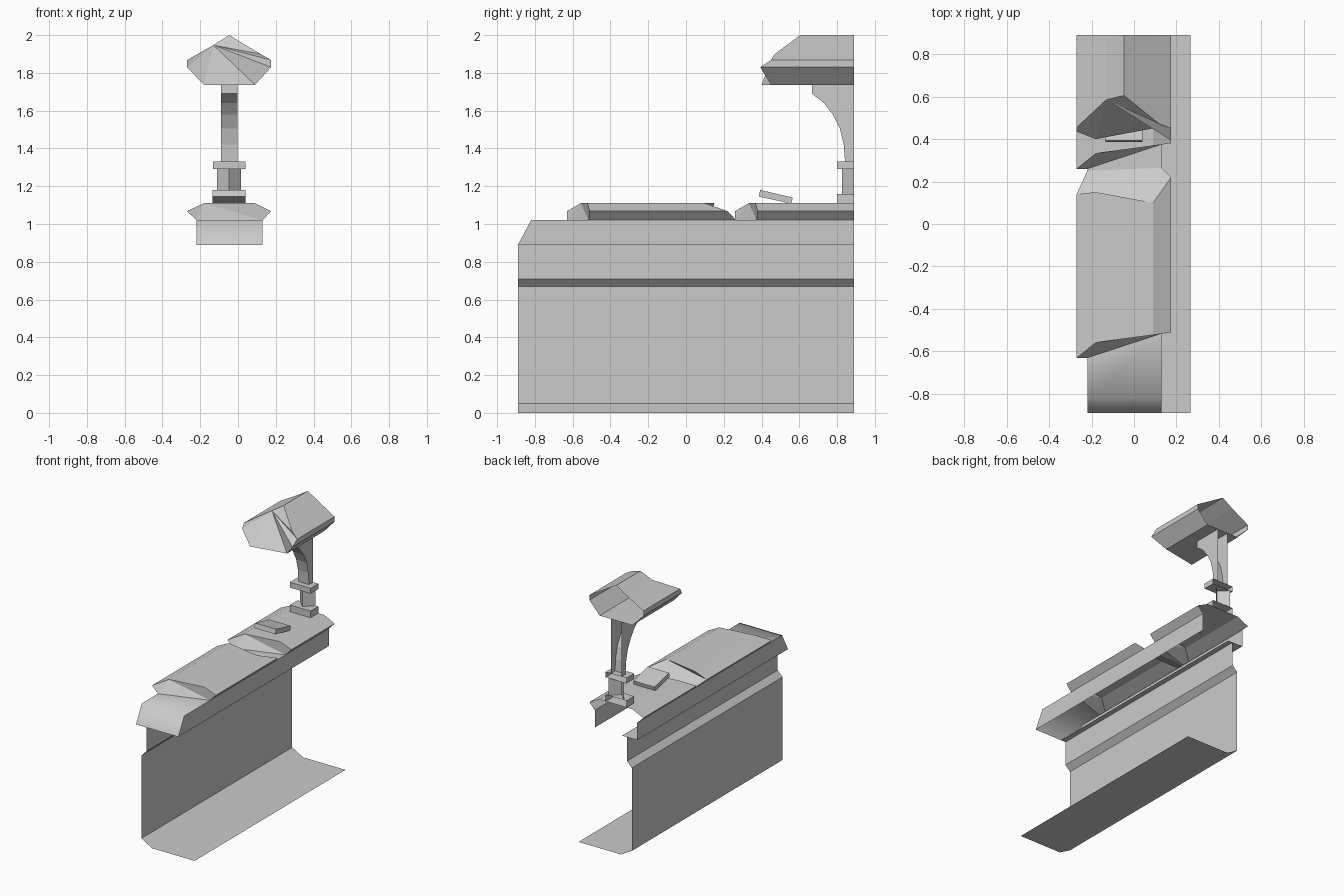
import bpy
import bmesh
import math

cube = bpy.data.objects.get("Cube")
if cube:
    bpy.data.objects.remove(cube, do_unlink=True)

BACK = 0.89   # the model is cut open at this plane

grey = bpy.data.materials.new("stone_grey")
grey.use_nodes = True
grey.diffuse_color = (0.6, 0.6, 0.6, 1)
bsdf = next(n for n in grey.node_tree.nodes if n.type == "BSDF_PRINCIPLED")
bsdf.inputs["Base Color"].default_value = (0.6, 0.6, 0.6, 1)
bsdf.inputs["Roughness"].default_value = 0.8


def finish(name, bm):
    bmesh.ops.recalc_face_normals(bm, faces=bm.faces)
    mesh = bpy.data.meshes.new(name)
    bm.to_mesh(mesh)
    bm.free()
    mesh.materials.append(grey)
    obj = bpy.data.objects.new(name, mesh)
    bpy.context.collection.objects.link(obj)
    return obj


def loft(name, front, back, closed=False, fan_front=None, fan_back=None):
    """Bridge two matching rows of points; optionally fan-fill the ends."""
    bm = bmesh.new()
    rows = [[bm.verts.new(p) for p in row] for row in (front, back)]
    n = len(front)
    for i in range(n if closed else n - 1):
        j = (i + 1) % n
        bm.faces.new((rows[0][i], rows[0][j], rows[1][j], rows[1][i]))
    for row, hub in zip(rows, (fan_front, fan_back)):
        if hub is not None:
            for k in range(1, n - 1):
                bm.faces.new((row[hub], row[(hub + k) % n], row[(hub + k + 1) % n]))
    return finish(name, bm)


def along_y(name, profile, y0, y1=BACK):
    """Sweep an open x-z profile along y as a sheet."""
    return loft(name, [(x, y0, z) for x, z in profile],
                [(x, y1, z) for x, z in profile])


def along_x(name, outline, x0, x1):
    """Extrude a y-z outline across x, leaving the cut plane open."""
    bm = bmesh.new()
    face = bm.faces.new([bm.verts.new((x0, y, z)) for y, z in outline])
    ext = bmesh.ops.extrude_face_region(bm, geom=[face], use_keep_orig=True)
    moved = [g for g in ext["geom"] if isinstance(g, bmesh.types.BMVert)]
    bmesh.ops.translate(bm, verts=moved, vec=(x1 - x0, 0, 0))
    cut = [f for f in bm.faces if all(v.co.y > BACK - 0.001 for v in f.verts)]
    bmesh.ops.delete(bm, geom=cut, context="FACES_ONLY")
    return finish(name, bm)


# Wall with a foot flap and a stepped upper part
along_y("wall", [(0.265, 0), (-0.085, 0), (-0.175, 0.05), (-0.175, 0.67),
                 (-0.135, 0.71), (-0.135, 0.89)], -BACK)
along_y("wall_ledge", [(-0.22, 0.89), (-0.095, 0.89)], -BACK)

# Rail body: two sides, sloping nose and the exposed parts of its deck
L, R = -0.22, 0.13
DECK = 1.02
for name, x in (("rail_right_side", L), ("rail_left_side", R)):
    bm = bmesh.new()
    bm.faces.new([bm.verts.new((x, y, z)) for y, z in
                  ((-BACK, 0.89), (BACK, 0.89), (BACK, DECK), (-0.82, DECK))])
    finish(name, bm)

bm = bmesh.new()
pairs = [(-BACK, -BACK, 0.89), (-0.82, -0.82, DECK), (-0.63, -0.515, DECK)]
rows = [(bm.verts.new((L, a, z)), bm.verts.new((R, b, z))) for a, b, z in pairs]
for p, q in zip(rows, rows[1:]):
    bm.faces.new((p[0], p[1], q[1], q[0]))
nose = finish("rail_nose", bm)
bpy.context.view_layer.objects.active = nose
nose.select_set(True)
bpy.ops.object.shade_smooth_by_angle(angle=math.radians(70))
nose.select_set(False)

loft("rail_gap_deck", [(L, 0.25, DECK), (R, 0.26, DECK)],
     [(L, 0.26, DECK), (R, 0.375, DECK)])

# Coping slabs with skewed ends
SECTION = [(L, DECK), (-0.27, 1.068), (-0.18, 1.11),
           (0.09, 1.11), (0.175, 1.068), (R, DECK)]
SKEW = [0, 0, 0.072, 0.108, 0.12, 0.115]
BROKEN = [0.25, 0.14, 0.15, 0.10, 0.22, 0.265]


def section(ys):
    return [(x, y, z) for (x, z), y in zip(SECTION, ys)]


loft("front_coping", section([-0.63 + s for s in SKEW]), section(BROKEN),
     fan_front=2, fan_back=3)
loft("rear_coping", section([0.26 + s for s in SKEW]), section([BACK] * 6),
     fan_front=2)

# Tilted loose tile
along_x("loose_tile", [(0.385, 1.145), (0.393, 1.18), (0.565, 1.14), (0.557, 1.108)],
        -0.135, 0.04)

# Post: base, diamond shaft, collar and curved bracket
for name, z0, z1 in (("post_base", 1.11, 1.16), ("post_collar", 1.29, 1.33)):
    along_x(name, [(0.80, z0), (BACK, z0), (BACK, z1), (0.80, z1)], -0.132, 0.04)

shaft = [(-0.11, BACK), (-0.047, 0.826), (0.016, BACK)]
loft("post_shaft", [(x, y, 1.16) for x, y in shaft], [(x, y, 1.29) for x, y in shaft])

along_x("post_bracket", [(BACK, 1.33), (BACK, 1.737), (0.667, 1.737), (0.667, 1.69),
                         (0.73, 1.64), (0.777, 1.58), (0.815, 1.505),
                         (0.835, 1.42), (0.842, 1.33)], -0.09, -0.003)

# Hood: gabled block with a chipped front and an open back
chipped = [(-0.18, 0.40, 1.737), (-0.27, 0.435, 1.83), (-0.27, 0.455, 1.868),
           (-0.13, 0.585, 1.947), (-0.047, 0.605, 2.0), (0.12, 0.47, 1.9),
           (0.175, 0.45, 1.868), (0.175, 0.393, 1.83), (0.09, 0.45, 1.737)]
loft("hood", chipped, [(x, BACK, z) for x, y, z in chipped],
     closed=True, fan_front=3)
